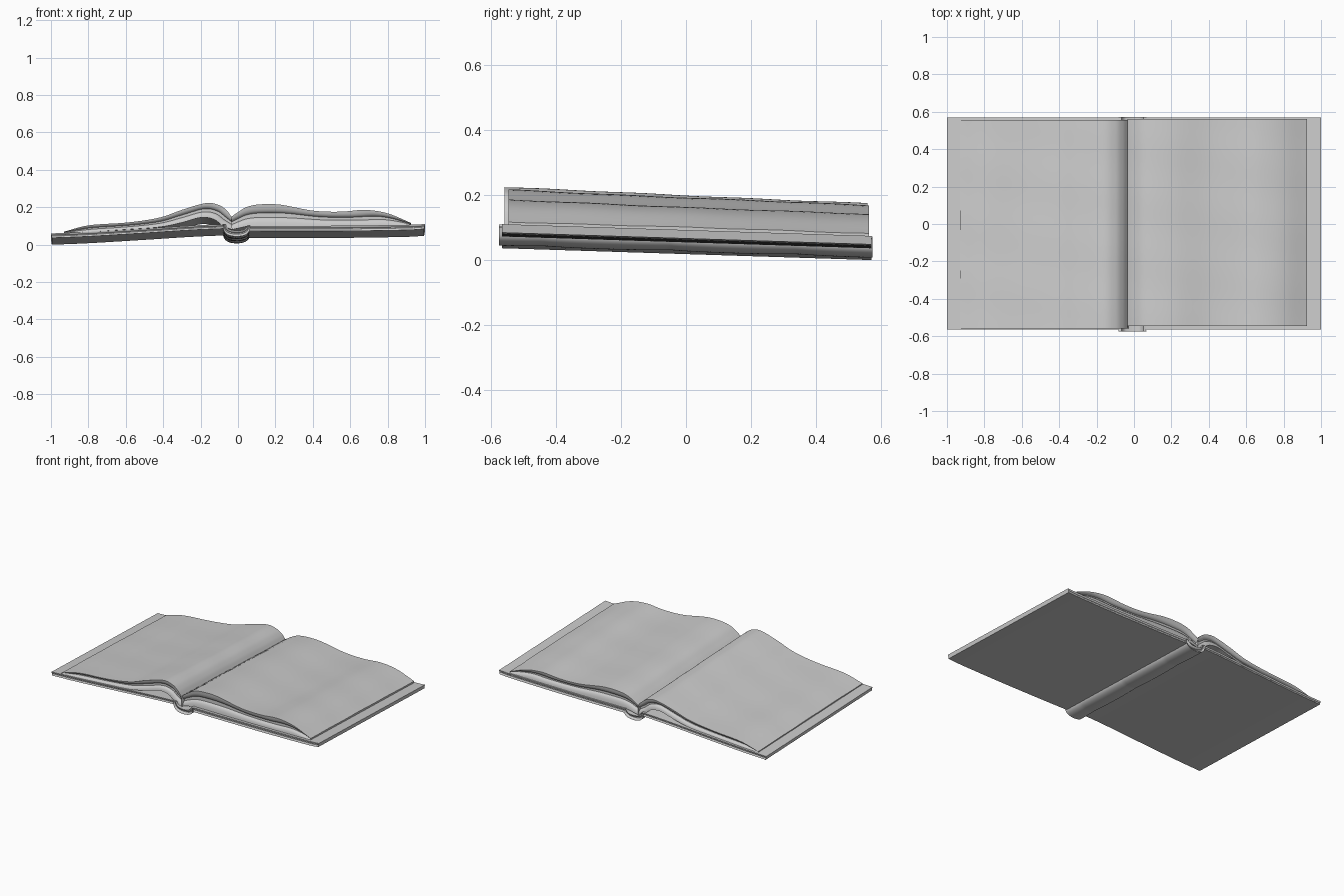
import bpy, math
from mathutils import Vector

cube = bpy.data.objects.get("Cube")
if cube:
    bpy.data.objects.remove(cube)

paper = bpy.data.materials.new("plain_grey")
paper.use_nodes = True
GREY = (0.6, 0.6, 0.6, 1)
paper.diffuse_color = GREY
paper.node_tree.nodes["Principled BSDF"].inputs["Base Color"].default_value = GREY

TILT = -0.032  # whole book leans down toward the back


def spline(points, steps=6):
    """Smooth curve through (x, z) points."""
    p = [Vector(q) for q in points]
    p = [2 * p[0] - p[1]] + p + [2 * p[-1] - p[-2]]
    out = []
    for a, b, c, d in zip(p, p[1:], p[2:], p[3:]):
        for i in range(steps):
            t = i / steps
            out.append(0.5 * (2 * b + (c - a) * t + (2 * a - 5 * b + 4 * c - d) * t ** 2
                              + (3 * b - a - 3 * c + d) * t ** 3))
    return out + [p[-2]]


def loft(name, lower, upper, y0, y1, edge, shape=None, rows=40, angle=40):
    """Closed slab between two curves, run along y with rounded ends."""
    lo, up = spline(lower), spline(upper)
    ys = []
    for i in range(5):
        a = math.pi / 8 * i
        ys.append((y0 + edge * (1 - math.sin(a)), 1 - 0.8 * math.cos(a)))
    ys = ys[:1] + ys[1:]
    inner = [(y0 + edge + (y1 - y0 - 2 * edge) * i / rows, 1) for i in range(1, rows)]
    ends = [(y0 + y1 - y, f) for y, f in reversed(ys)]
    verts, n = [], len(lo) + len(up)
    stations = ys + inner + ends
    for y, f in stations:
        ring = []
        for a, b in zip(lo, up):
            mid = (a + b) / 2
            ring.append((mid + (a - mid) * f, mid + (b - mid) * f))
        for v, top in [(r[0], False) for r in ring] + [(r[1], True) for r in reversed(ring)]:
            x, z = v
            if shape:
                x, z = shape(x, y, z, top)
            verts.append((x, y, z + TILT * y))
    faces = [(i * n + j, i * n + (j + 1) % n, (i + 1) * n + (j + 1) % n, (i + 1) * n + j)
             for i in range(len(stations) - 1) for j in range(n)]
    half = len(lo)
    for k, flip in ((0, False), ((len(stations) - 1) * n, True)):
        for j in range(half - 1):
            f = (k + j, k + n - 1 - j, k + n - 2 - j, k + j + 1)
            faces.append(f[::-1] if flip else f)
    faces = [f[::-1] for f in faces]
    mesh = bpy.data.meshes.new(name)
    mesh.from_pydata(verts, [], faces)
    mesh.materials.append(paper)
    mesh.validate()
    obj = bpy.data.objects.new(name, mesh)
    bpy.context.collection.objects.link(obj)
    bpy.ops.object.select_all(action='DESELECT')
    obj.select_set(True)
    bpy.context.view_layer.objects.active = obj
    bpy.ops.object.mode_set(mode='EDIT')
    bpy.ops.mesh.select_all(action='SELECT')
    bpy.ops.mesh.normals_make_consistent(inside=False)
    bpy.ops.object.mode_set(mode='OBJECT')
    bpy.ops.object.shade_smooth_by_angle(angle=math.radians(angle))
    return obj


def page_shape(x, y, z, top):
    """Pages sink a little toward the back and carry faint wrinkles."""
    if top:
        z -= 0.12 * max(z - 0.1, 0) * (y + 0.5)
        z += 0.0015 * math.sin(9 * x + 7 * y) * math.sin(13 * y - 5 * x)
    return x, z


def spine_shape(x, y, z, top):
    """Raised bands along the spine."""
    k = 1 + 0.07 * abs(math.sin(8 * y + 0.4)) ** 0.6 - 0.04
    return x * k, 0.085 + (z - 0.085) * k


# Covers
loft("right_hand_cover",
     [(0.06, 0.055), (0.3, 0.054), (0.6, 0.055), (0.9, 0.06), (0.995, 0.066)],
     [(0.06, 0.083), (0.3, 0.082), (0.6, 0.084), (0.9, 0.088), (1.0, 0.092)],
     -0.565, 0.57, 0.006)
loft("left_hand_cover",
     [(-0.995, 0.018), (-0.8, 0.026), (-0.5, 0.044), (-0.25, 0.06), (-0.07, 0.068)],
     [(-1.0, 0.042), (-0.8, 0.05), (-0.5, 0.068), (-0.25, 0.084), (-0.07, 0.092)],
     -0.565, 0.57, 0.006)

# Rounded spine
loft("spine",
     [(-0.08, 0.088), (-0.073, 0.055), (-0.05, 0.034), (-0.01, 0.027),
      (0.03, 0.032), (0.056, 0.05), (0.064, 0.083)],
     [(-0.065, 0.09), (-0.055, 0.073), (-0.04, 0.063), (-0.01, 0.058),
      (0.025, 0.061), (0.042, 0.072), (0.05, 0.085)],
     -0.575, 0.573, 0.012, spine_shape, 70, 60)

# Page blocks, meeting in the gutter
loft("left_hand_pages",
     [(-0.93, 0.042), (-0.8, 0.05), (-0.6, 0.063), (-0.42, 0.076), (-0.3, 0.1),
      (-0.2, 0.127), (-0.13, 0.118), (-0.08, 0.082), (-0.03, 0.062)],
     [(-0.93, 0.052), (-0.8, 0.085), (-0.6, 0.1), (-0.42, 0.128), (-0.3, 0.168),
      (-0.17, 0.204), (-0.1, 0.193), (-0.06, 0.165), (-0.035, 0.132)],
     -0.558, 0.557, 0.02, page_shape, 50, 60)
loft("right_hand_pages",
     [(-0.035, 0.062), (0.0, 0.07), (0.05, 0.08), (0.12, 0.083), (0.3, 0.082),
      (0.5, 0.083), (0.7, 0.085), (0.8, 0.086), (0.85, 0.086), (0.925, 0.088)],
     [(-0.035, 0.132), (0.0, 0.157), (0.05, 0.185), (0.12, 0.197), (0.23, 0.194),
      (0.4, 0.164), (0.55, 0.158), (0.68, 0.167), (0.8, 0.15), (0.925, 0.1)],
     -0.545, 0.562, 0.02, page_shape, 50, 60)
